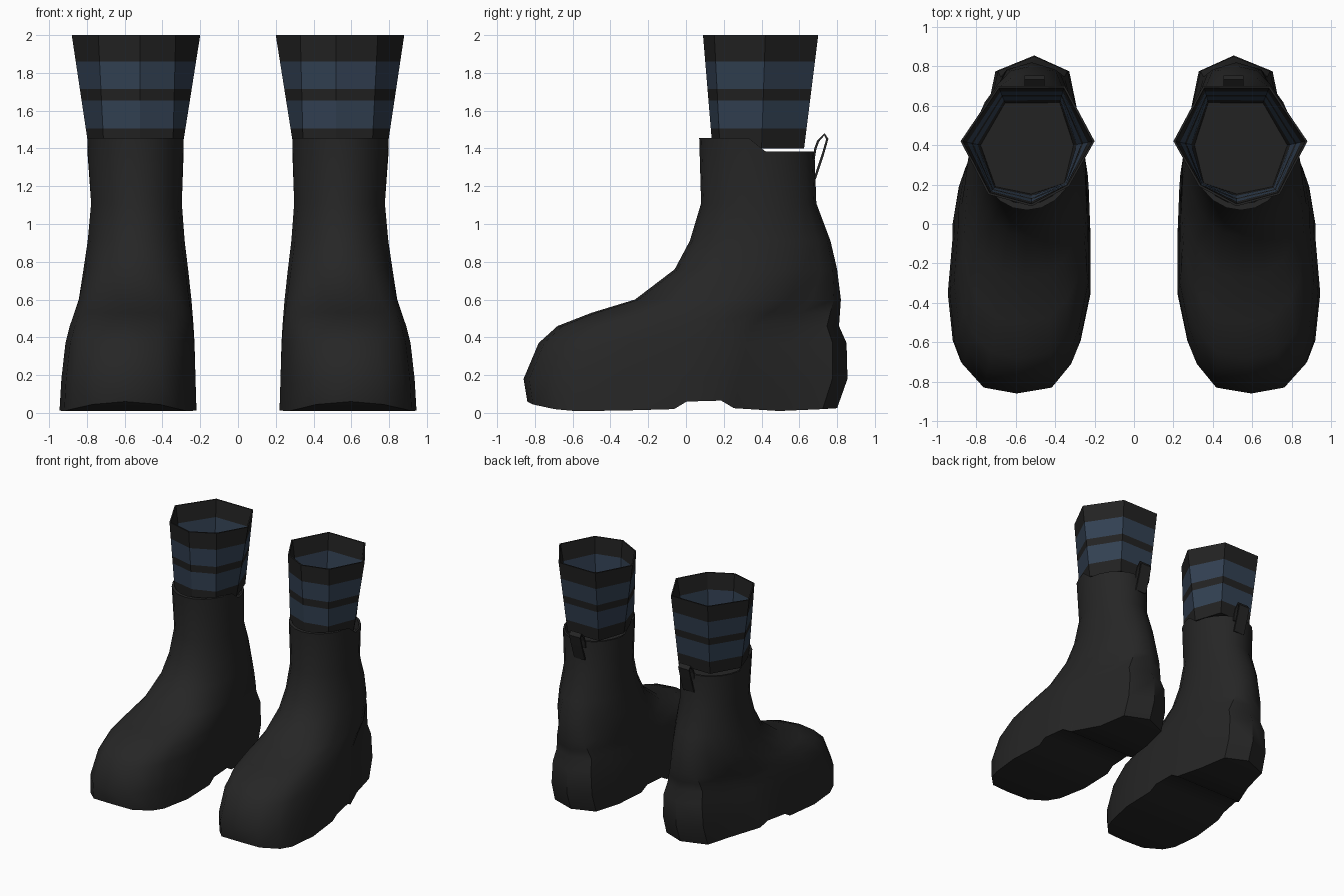
import bpy, bmesh, math
from mathutils import Vector

cube = bpy.data.objects.get("Cube")
if cube:
    bpy.data.objects.remove(cube, do_unlink=True)


def material(name, rgb):
    m = bpy.data.materials.new(name)
    m.use_nodes = True
    m.diffuse_color = (*rgb, 1)
    bsdf = m.node_tree.nodes["Principled BSDF"]
    bsdf.inputs["Base Color"].default_value = (*rgb, 1)
    bsdf.inputs["Roughness"].default_value = 0.8
    return m


LEATHER = material("black leather", (0.019, 0.019, 0.019))
KNIT = material("black knit", (0.016, 0.016, 0.016))
STRIPE = material("navy stripe", (0.032, 0.052, 0.085))


def finish(bm, name, mats, angle=None):
    bmesh.ops.recalc_face_normals(bm, faces=bm.faces[:])
    mesh = bpy.data.meshes.new(name)
    bm.to_mesh(mesh)
    bm.free()
    for m in mats:
        mesh.materials.append(m)
    ob = bpy.data.objects.new(name, mesh)
    bpy.context.collection.objects.link(ob)
    if angle:
        bpy.ops.object.select_all(action="DESELECT")
        ob.select_set(True)
        bpy.context.view_layer.objects.active = ob
        bpy.ops.object.shade_smooth_by_angle(angle=math.radians(angle))
    return ob


def loft(bm, rings, mat_of_band=lambda i: 0):
    """Join closed rings of points with quads and return the vertex rings."""
    vs = [[bm.verts.new(p) for p in ring] for ring in rings]
    n = len(vs[0])
    for i, (a, b) in enumerate(zip(vs, vs[1:])):
        for j in range(n):
            k = (j + 1) % n
            bm.faces.new((a[j], a[k], b[k], b[j])).material_index = mat_of_band(i)
    return vs


# Sole outline stations from toe to heel: y, inner x, outer x, underside height
STATIONS = [(-.85, .60, .60, .06), (-.82, .42, .77, .045), (-.70, .32, .88, .02),
            (-.59, .275, .92, .01), (-.34, .225, .945, .012), (-.04, .225, .92, .02),
            (.03, .228, .92, .06), (.22, .235, .89, .065), (.29, .24, .865, .025),
            (.54, .28, .76, .01), (.78, .33, .71, .02), (.86, .51, .51, .025)]
LAST = len(STATIONS) - 1

# Boot slices: height, toe y, heel y, outer x, inner x, roundness
SLICES = [(.18, -.86, .855, .935, .225, 0), (.37, -.78, .85, .915, .23, .05),
          (.46, -.68, .81, .895, .235, .15), (.53, -.50, .815, .875, .24, .3),
          (.60, -.27, .82, .855, .245, .5), (.76, -.06, .80, .825, .262, .75),
          (.91, .02, .765, .80, .28, .9), (1.11, .08, .69, .78, .295, 1)]


def slice_ring(side, z, toe, heel, outer, inner, roundness):
    """Blend the sole outline into an oval; z is a number or a rule of (station, y)."""
    out, inn = [], []
    for i, (y, xi, xo, _) in enumerate(STATIONS):
        a = math.pi * i / LAST
        t = (y + .85) / 1.71
        t += ((1 - math.cos(a)) / 2 - t) * roundness
        py = toe + (heel - toe) * t
        pz = z(i, py) if callable(z) else z
        for x, sign, pts in ((xo, 1, out), (xi, -1, inn)):
            u = (x - .225) / .72
            u += (.5 + sign * math.sin(a) / 2 - u) * roundness
            pts.append((side * (inner + (outer - inner) * u), py, pz))
    return out + inn[-2:0:-1]


def rim_height(i, y):
    return 1.455 if y < .34 else 1.385


def build_boot(side, label):
    bm = bmesh.new()
    rings = [slice_ring(side, lambda i, y: STATIONS[i][3], -.84, .80, .945, .22, 0)]
    rings += [slice_ring(side, *s) for s in SLICES]
    # Collar, its lip and the hidden inside
    rings.append(slice_ring(side, rim_height, .07, .68, .80, .285, 1))
    rings.append(slice_ring(side, rim_height, .10, .66, .785, .30, 1))
    rings.append(slice_ring(side, 1.3, .11, .65, .775, .31, 1))
    vs = loft(bm, rings)
    bm.faces.new(vs[-1])
    # Underside with the raised arch
    sole, n = vs[0], len(vs[0])
    for i in range(LAST):
        quad = [sole[i], sole[i + 1], sole[(n - i - 1) % n], sole[(n - i) % n]]
        bm.faces.new(list(dict.fromkeys(quad)))
    finish(bm, label + "_boot", [LEATHER], 42)


# Sock cross-sections at the cuff and at the ankle
CUFF = [(.88, .42), (.69, .70), (.35, .70), (.20, .42), (.33, .19), (.52, .09), (.74, .15)]
ANKLE = [(.79, .40), (.66, .625), (.37, .625), (.295, .40), (.345, .20), (.52, .14), (.71, .18)]
BANDS = [1.4, 1.505, 1.655, 1.715, 1.86, 2.0]


def sock_ring(side, z, inset):
    f = (z - BANDS[0]) / (BANDS[-1] - BANDS[0])
    centre = Vector((.54, .40))
    ring = []
    for a, b in zip(ANKLE, CUFF):
        p = Vector(a).lerp(Vector(b), f)
        p += (centre - p).normalized() * inset
        ring.append((side * p.x, p.y, z))
    return ring


def build_sock(side, label):
    bm = bmesh.new()
    rings = [sock_ring(side, z, 0) for z in BANDS]
    rings += [sock_ring(side, z, .012) for z in reversed(BANDS)]
    stripes = (1, 3, 7, 9)
    vs = loft(bm, rings, lambda i: 1 if i in stripes else 0)
    bm.faces.new(vs[0])
    bm.faces.new(vs[-1]).material_index = 2
    finish(bm, label + "_sock", [KNIT, STRIPE, LEATHER])


def build_pull_tab(side, label):
    path = [(.675, 1.34), (.685, 1.40), (.70, 1.44), (.733, 1.475),
            (.748, 1.45), (.725, 1.37), (.682, 1.24)]
    bm = bmesh.new()
    rows = [[bm.verts.new((side * (.505 + w), y, z)) for w in (-.05, .05)] for y, z in path]
    for a, b in zip(rows, rows[1:]):
        bm.faces.new((a[0], a[1], b[1], b[0]))
    ob = finish(bm, label + "_pull_tab", [LEATHER])
    thick = ob.modifiers.new("thickness", "SOLIDIFY")
    thick.thickness = .012
    thick.offset = 0


for side, label in ((1, "left"), (-1, "right")):
    build_boot(side, label)
    build_sock(side, label)
    build_pull_tab(side, label)
